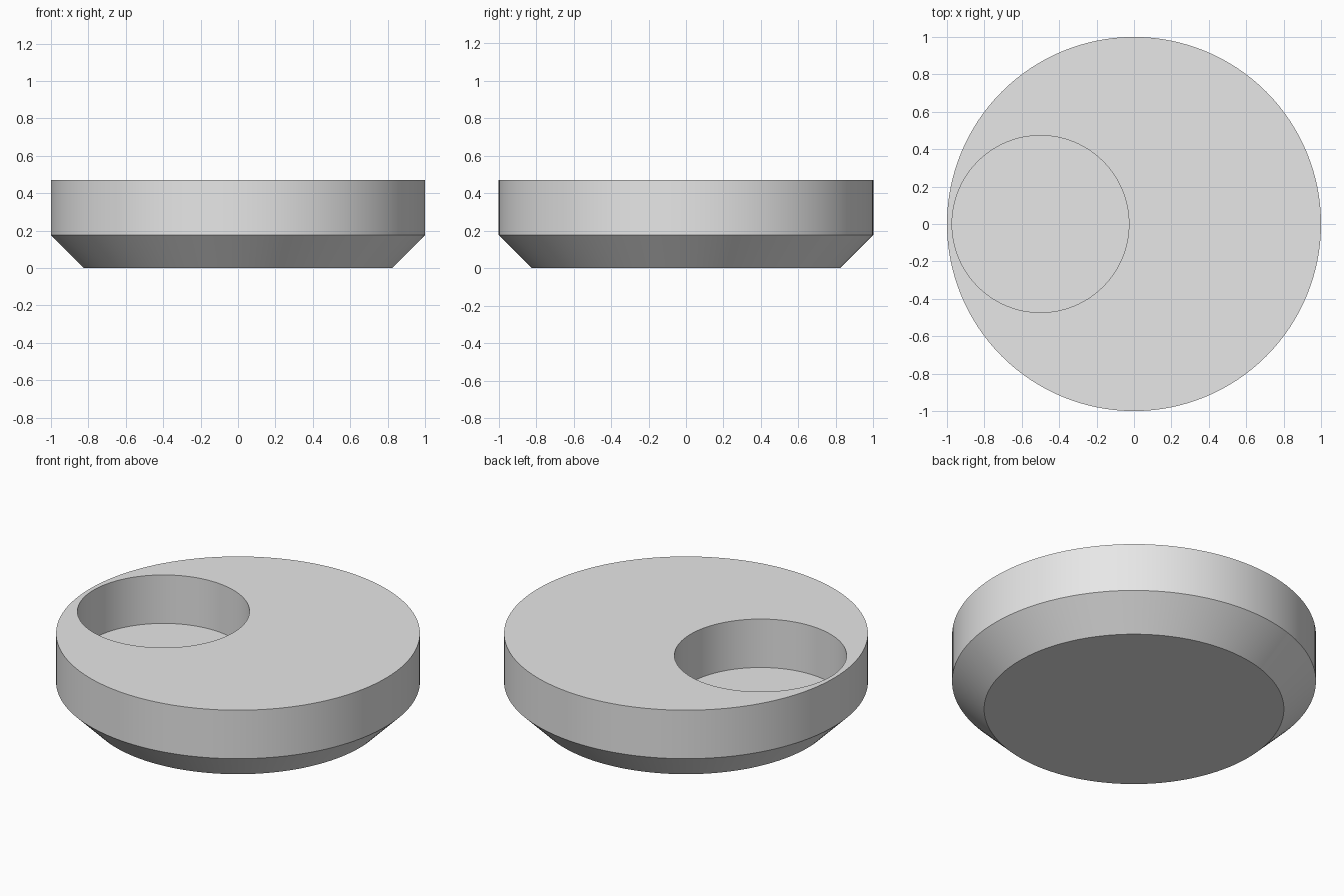
import bpy
import bmesh
import math

SEGMENTS = 128
POCKET_X = -0.5

cube = bpy.data.objects.get("Cube")
if cube:
    bpy.data.objects.remove(cube, do_unlink=True)


def make_material(name, colour):
    mat = bpy.data.materials.new(name)
    mat.use_nodes = True
    mat.diffuse_color = colour
    mat.node_tree.nodes["Principled BSDF"].inputs["Base Color"].default_value = colour
    return mat


def add_ring(bm, radius, z, centre_x=0.0):
    angles = [math.tau * i / SEGMENTS for i in range(SEGMENTS)]
    return [bm.verts.new((centre_x + radius * math.cos(a), radius * math.sin(a), z))
            for a in angles]


bm = bmesh.new()
rings = [
    add_ring(bm, 0.824, 0.0),               # base
    add_ring(bm, 1.0, 0.176),               # top of chamfer
    add_ring(bm, 1.0, 0.47),                # outer top rim
    add_ring(bm, 0.473, 0.47, POCKET_X),    # pocket rim
    add_ring(bm, 0.473, 0.176, POCKET_X),   # pocket floor
]

# Chamfer, outer wall, top face and pocket wall
for lower, upper in zip(rings, rings[1:]):
    for i in range(SEGMENTS):
        j = (i + 1) % SEGMENTS
        bm.faces.new((lower[i], lower[j], upper[j], upper[i]))

# Underside and pocket floor
bm.faces.new(reversed(rings[0]))
bm.faces.new(rings[-1])

mesh = bpy.data.meshes.new("disc_body")
bm.to_mesh(mesh)
bm.free()
disc = bpy.data.objects.new("disc_body", mesh)
bpy.context.collection.objects.link(disc)
mesh.materials.append(make_material("light grey", (0.8, 0.8, 0.8, 1.0)))

# Smooth round walls with crisp rims
bpy.ops.object.select_all(action="DESELECT")
disc.select_set(True)
bpy.context.view_layer.objects.active = disc
bpy.ops.object.shade_smooth_by_angle(angle=math.radians(30))
